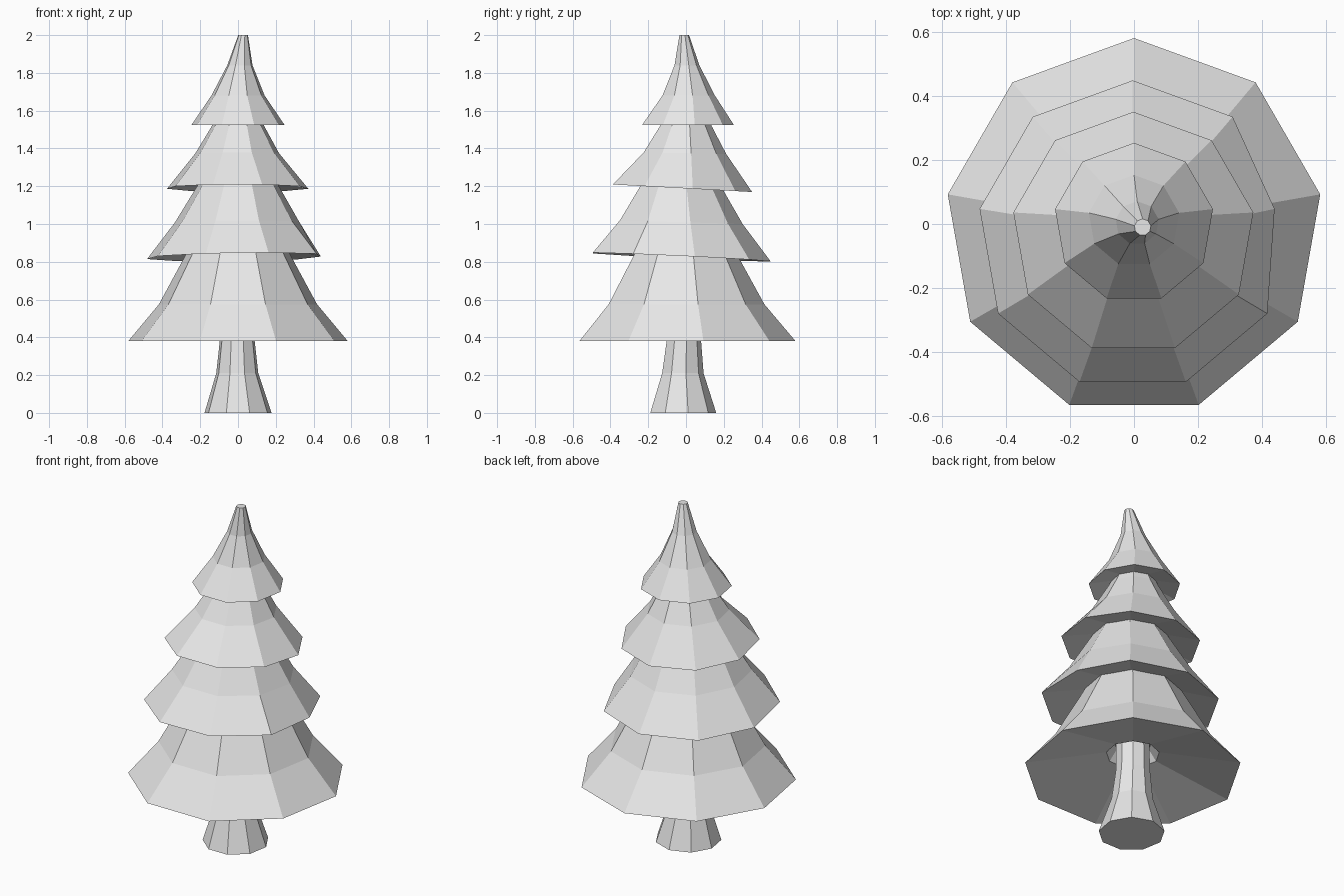
import bpy, bmesh, math

if "Cube" in bpy.data.objects:
    bpy.data.objects.remove(bpy.data.objects["Cube"], do_unlink=True)

SIDES = 9

grey = bpy.data.materials.new("light_grey")
grey.diffuse_color = (0.8, 0.8, 0.8, 1)
grey.use_nodes = True
grey.node_tree.nodes["Principled BSDF"].inputs["Base Color"].default_value = (0.8, 0.8, 0.8, 1)


def ring_stack(name, rings, tweak=None):
    """Join nine-sided rings (radius, z, centre x, centre y, x tilt, y tilt) and cap both ends."""
    bm = bmesh.new()
    loops = []
    for r, z, cx, cy, tx, ty in rings:
        loop = []
        for i in range(SIDES):
            a = math.pi / 2 + i * math.tau / SIDES   # one corner points to the back
            x, y = r * math.cos(a), r * math.sin(a)
            loop.append(bm.verts.new((cx + x, cy + y, z + tx * x + ty * y)))
        loops.append(loop)
    for low, high in zip(loops, loops[1:]):
        for i in range(SIDES):
            j = (i + 1) % SIDES
            bm.faces.new((low[i], low[j], high[j], high[i]))
    bm.faces.new(loops[0])
    bm.faces.new(loops[-1])
    if tweak:                                        # nudge one corner of a ring sideways
        ring, corner, dx = tweak
        loops[ring][corner].co.x += dx
    bmesh.ops.recalc_face_normals(bm, faces=bm.faces)
    mesh = bpy.data.meshes.new(name)
    bm.to_mesh(mesh)
    bm.free()
    mesh.materials.append(grey)
    obj = bpy.data.objects.new(name, mesh)
    bpy.context.collection.objects.link(obj)
    return obj


# Trunk, flared at the foot
ring_stack("trunk", [
    (0.18, 0.00, 0, -0.02, 0, 0),
    (0.113, 0.21, -0.004, -0.02, 0, 0),
    (0.094, 0.38, -0.004, -0.014, 0, 0),
    (0.09, 0.60, 0, -0.01, 0, 0)])

# Branch tiers: hollowed underside, rim, bend, then the top hidden in the next tier
ring_stack("branches_bottom", [
    (0.10, 0.55, 0, -0.01, 0, 0),
    (0.145, 0.49, 0, -0.01, 0, 0),
    (0.59, 0.38, 0, -0.01, 0, 0),
    (0.425, 0.575, 0, -0.01, 0, 0),
    (0.285, 0.83, 0, -0.01, 0, 0),
    (0.21, 0.97, 0, -0.015, 0, 0)])

ring_stack("branches_lower_middle", [
    (0.20, 0.89, 0, -0.03, 0, 0),
    (0.485, 0.825, -0.004, -0.037, 0.014, -0.047),
    (0.335, 1.01, -0.004, -0.035, 0, -0.03),
    (0.22, 1.20, 0, -0.035, 0, 0),
    (0.16, 1.30, 0, -0.03, 0, 0)], tweak=(1, 7, -0.035))

ring_stack("branches_upper_middle", [
    (0.15, 1.24, 0, -0.03, 0, 0),
    (0.38, 1.19, -0.002, -0.03, 0, -0.054),
    (0.225, 1.375, -0.004, -0.012, 0, -0.02),
    (0.14, 1.52, 0, -0.005, 0, 0),
    (0.10, 1.60, 0, 0, 0, 0)])

# Top tier leans slightly into a blunt tip
ring_stack("branches_top", [
    (0.09, 1.565, 0, 0, 0, 0),
    (0.25, 1.525, 0, 0.003, 0, 0),
    (0.143, 1.68, 0, 0.01, 0, 0),
    (0.068, 1.84, 0.01, 0.003, 0, 0),
    (0.026, 2.00, 0.027, -0.01, 0, 0)])
